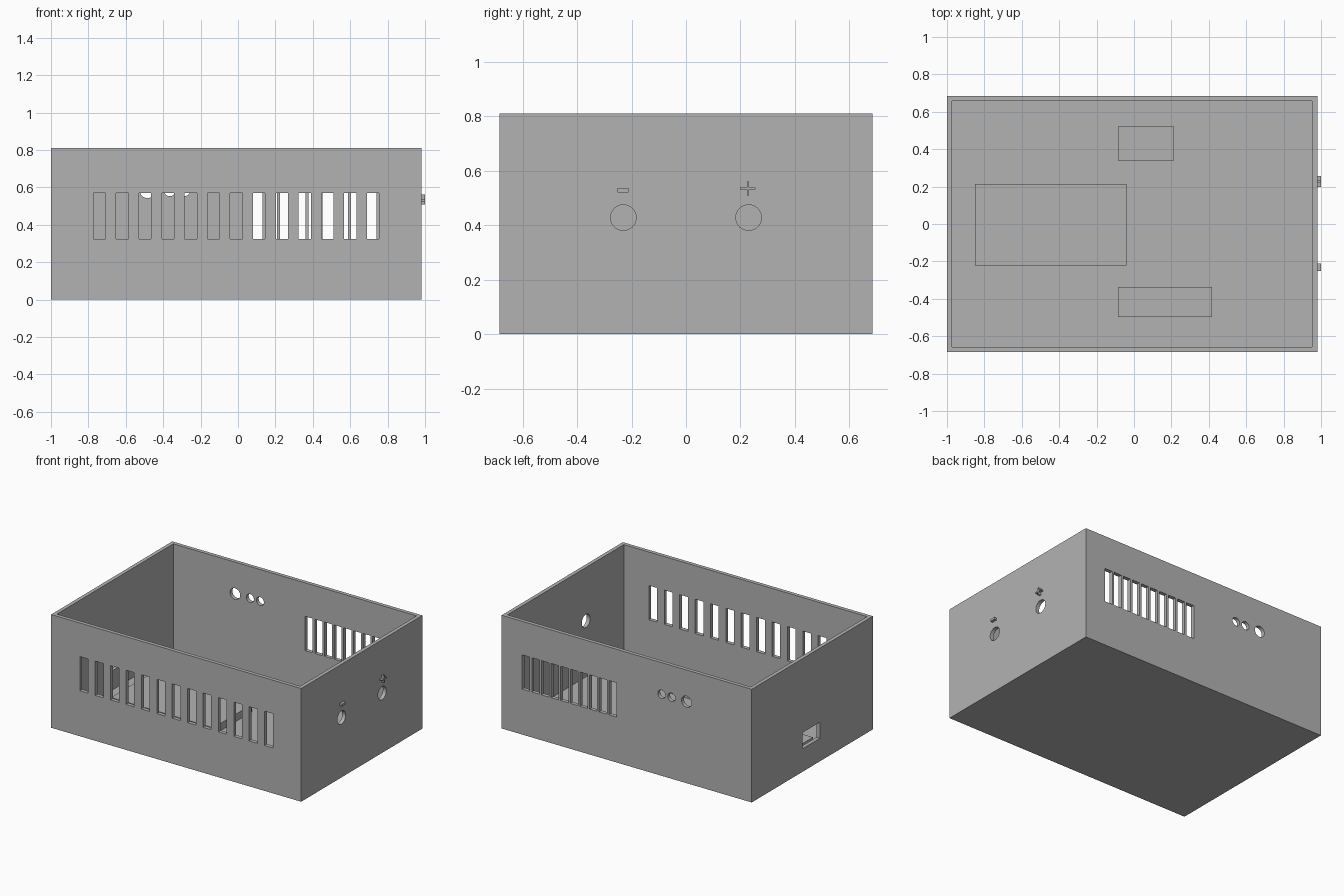
import bpy, bmesh, math
from mathutils import Matrix, Vector

if "Cube" in bpy.data.objects:
    bpy.data.objects.remove(bpy.data.objects["Cube"], do_unlink=True)

grey = bpy.data.materials.new("plain grey")
grey.use_nodes = True
grey.diffuse_color = (0.45, 0.45, 0.45, 1)
grey.node_tree.nodes["Principled BSDF"].inputs["Base Color"].default_value = grey.diffuse_color

X0, X1, Y, H, WALL = -1.0, 0.98, 0.685, 0.81, 0.027


def add_box(bm, x, y, z):
    """Box from three (low, high) ranges."""
    size = [b - a for a, b in (x, y, z)]
    mid = Vector([(a + b) / 2 for a, b in (x, y, z)])
    bmesh.ops.create_cube(bm, size=1, matrix=Matrix.Translation(mid) @ Matrix.Diagonal((*size, 1)))


def add_drill(bm, centre, radius, axis):
    """Round cutter along x or y."""
    turn = Matrix.Rotation(math.pi / 2, 4, "Y" if axis == "x" else "X")
    bmesh.ops.create_cone(bm, cap_ends=True, segments=32, radius1=radius, radius2=radius,
                          depth=0.1, matrix=Matrix.Translation(centre) @ turn)


def finish(name, bm):
    mesh = bpy.data.meshes.new(name)
    bm.to_mesh(mesh)
    bm.free()
    mesh.materials.append(grey)
    obj = bpy.data.objects.new(name, mesh)
    bpy.context.collection.objects.link(obj)
    return obj


def box_object(name, *ranges):
    bm = bmesh.new()
    add_box(bm, *ranges)
    return finish(name, bm)


# Open-topped case and its cavity
case = box_object("case", (X0, X1), (-Y, Y), (0, H))
cavity = box_object("cavity_cutter", (X0 + WALL, X1 - WALL), (-Y + WALL, Y - WALL), (WALL, 1))

# Openings in the walls
bm = bmesh.new()
slot_z = (0.325, 0.57)
for i in range(13):  # front vents
    x = -0.773 + i * 0.1219
    add_box(bm, (x, x + 0.065), (-Y - 0.05, -Y + 0.05), slot_z)
for i in range(10):  # back vents
    x = 0.071 + i * 0.0763
    add_box(bm, (x, x + 0.06), (Y - 0.05, Y + 0.05), slot_z)
for x, r in ((-0.484, 0.04), (-0.365, 0.03), (-0.286, 0.03)):  # back round holes
    add_drill(bm, (x, Y, 0.583), r, "y")
for y in (-0.23, 0.23):  # terminal holes
    add_drill(bm, (X1, y, 0.428), 0.047, "x")
add_box(bm, (X0 - 0.05, X0 + 0.05), (-0.085, 0.11), (0.165, 0.28))  # inlet
openings = finish("opening_cutter", bm)

for cutter in (cavity, openings):
    cutter.hide_render = True
    mod = case.modifiers.new(cutter.name, "BOOLEAN")
    mod.operation, mod.solver, mod.object = "DIFFERENCE", "EXACT", cutter
bpy.context.view_layer.update()
cut_mesh = bpy.data.meshes.new_from_object(case.evaluated_get(bpy.context.evaluated_depsgraph_get()))
case.modifiers.clear()
case.data = cut_mesh
for cutter in (cavity, openings):
    bpy.data.objects.remove(cutter, do_unlink=True)

# Raised pads on the floor
pad_z = (WALL - 0.005, 0.08)
box_object("large_floor_pad", (-0.85, -0.04), (-0.222, 0.215), pad_z)
box_object("back_floor_pad", (-0.085, 0.215), (0.34, 0.52), pad_z)
box_object("front_floor_pad", (-0.085, 0.417), (-0.498, -0.337), pad_z)

# Raised polarity marks
mark_x = (X1 - 0.002, 1.0)
box_object("minus_mark", mark_x, (-0.251, -0.211), (0.521, 0.537))
box_object("plus_mark_bar", mark_x, (0.199, 0.256), (0.531, 0.539))
box_object("plus_mark_post", mark_x, (0.223, 0.232), (0.51, 0.561))
